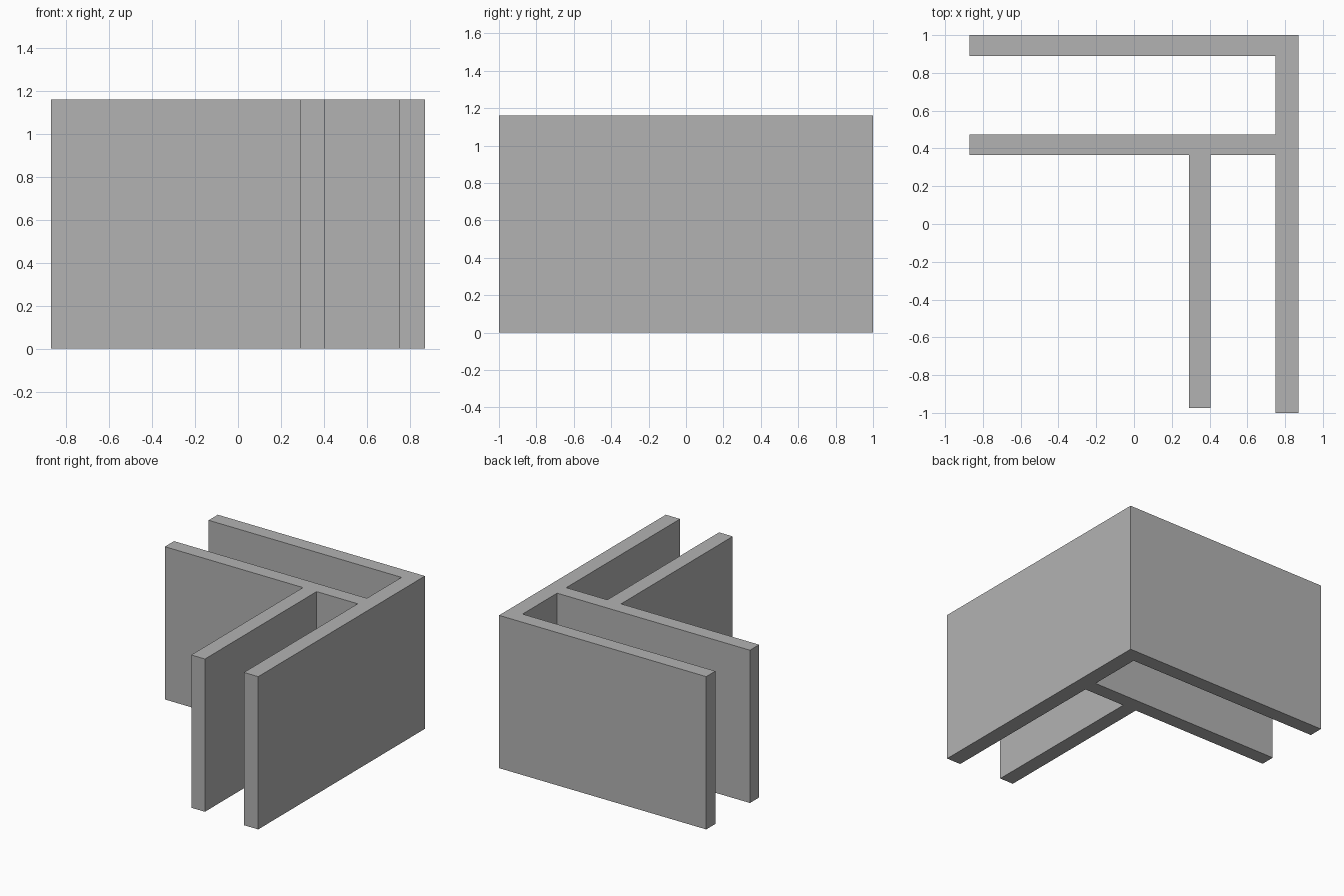
import bpy
import bmesh

cube = bpy.data.objects.get("Cube")
if cube:
    bpy.data.objects.remove(cube, do_unlink=True)

# Overall size and plate positions
HEIGHT = 1.16
LEFT, RIGHT = -0.87, 0.87
FRONT, BACK = -1.0, 1.0
SIDE_IN = 0.75                  # inner face of the long side plate
BACK_IN = 0.89                  # inner face of the back plate
MID_BACK, MID_FRONT = 0.475, 0.365   # middle plate
RIB_L, RIB_R = 0.29, 0.405      # short forward plate
RIB_END = -0.975

# Plain grey material
grey = bpy.data.materials.new("plain grey")
grey.use_nodes = True
colour = (0.45, 0.45, 0.45, 1.0)
grey.diffuse_color = colour
grey.node_tree.nodes["Principled BSDF"].inputs["Base Color"].default_value = colour

# Corner channel outline, counter-clockwise from the front of the side plate
outline = [
    (SIDE_IN, FRONT), (RIGHT, FRONT), (RIGHT, BACK), (LEFT, BACK),
    (LEFT, BACK_IN), (SIDE_IN, BACK_IN), (SIDE_IN, MID_BACK),
    (LEFT, MID_BACK), (LEFT, MID_FRONT), (RIB_L, MID_FRONT),
    (RIB_L, RIB_END), (RIB_R, RIB_END), (RIB_R, MID_FRONT),
    (SIDE_IN, MID_FRONT),
]

# Extrude the outline upward into one solid
bm = bmesh.new()
base = bm.faces.new([bm.verts.new((x, y, 0)) for x, y in outline])
extruded = bmesh.ops.extrude_face_region(bm, geom=[base], use_keep_orig=True)
top_verts = [g for g in extruded["geom"] if isinstance(g, bmesh.types.BMVert)]
bmesh.ops.translate(bm, verts=top_verts, vec=(0, 0, HEIGHT))
bmesh.ops.recalc_face_normals(bm, faces=bm.faces)

mesh = bpy.data.meshes.new("corner_channel")
bm.to_mesh(mesh)
bm.free()
mesh.materials.append(grey)
channel = bpy.data.objects.new("corner_channel", mesh)
bpy.context.collection.objects.link(channel)
